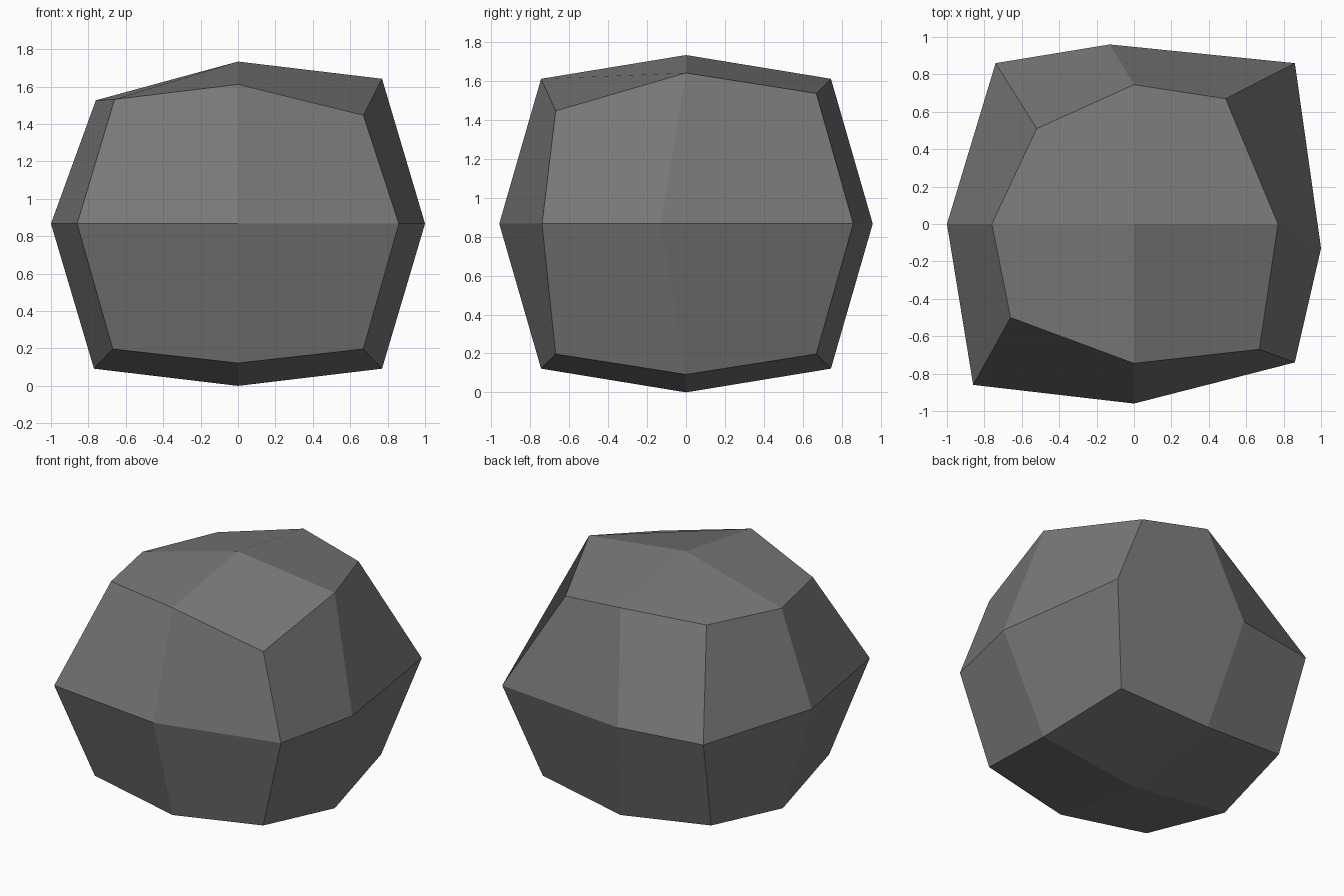
import bpy
import bmesh

if "Cube" in bpy.data.objects:
    bpy.data.objects.remove(bpy.data.objects["Cube"])

MID = 0.87  # height of the widest ring

# Base distance along each axis for face centres, edge midpoints and corners,
# keyed by which axes of the cube grid point are used (x, y, z).
ROUND = {
    (1, 0, 0): (1.0, 0, 0), (0, 1, 0): (0, 0.96, 0), (0, 0, 1): (0, 0, 0.867),
    (1, 1, 0): (0.86, 0.86, 0), (1, 0, 1): (0.77, 0, 0.775),
    (0, 1, 1): (0, 0.745, 0.745), (1, 1, 1): (0.67, 0.67, 0.67),
}

# Chipped points of the stone, keyed by the grid direction
CHIPS = {
    (-1, 0, 1): (-0.76, 0, 0.66), (1, 1, 1): (0.49, 0.67, 0.67),
    (1, -1, 1): (0.67, -0.67, 0.58), (-1, -1, 1): (-0.66, -0.5, 0.665),
    (-1, 1, 1): (-0.52, 0.51, 0.67), (-1, 1, 0): (-0.74, 0.86, 0),
    (0, 1, 0): (-0.13, 0.96, 0), (1, 0, 0): (1.0, -0.13, 0),
    (1, -1, 0): (0.86, -0.74, 0),
}

# Stone: a cube split once, rounded, then chipped
bm = bmesh.new()
bmesh.ops.create_cube(bm, size=2)
bmesh.ops.subdivide_edges(bm, edges=bm.edges[:], cuts=1, use_grid_fill=True)
for v in bm.verts:
    key = tuple(round(c) for c in v.co)
    base = ROUND[tuple(abs(k) for k in key)]
    v.co = CHIPS.get(key, tuple(k * b for k, b in zip(key, base)))
    v.co.z += MID
low = min(v.co.z for v in bm.verts)
for v in bm.verts:
    v.co.z -= low
bmesh.ops.recalc_face_normals(bm, faces=bm.faces[:])

mesh = bpy.data.meshes.new("stone")
bm.to_mesh(mesh)
bm.free()
stone = bpy.data.objects.new("stone", mesh)
bpy.context.collection.objects.link(stone)

# Stone grey
grey = bpy.data.materials.new("stone grey")
grey.diffuse_color = (0.19, 0.19, 0.19, 1)
grey.use_nodes = True
grey.node_tree.nodes["Principled BSDF"].inputs["Base Color"].default_value = grey.diffuse_color
mesh.materials.append(grey)
